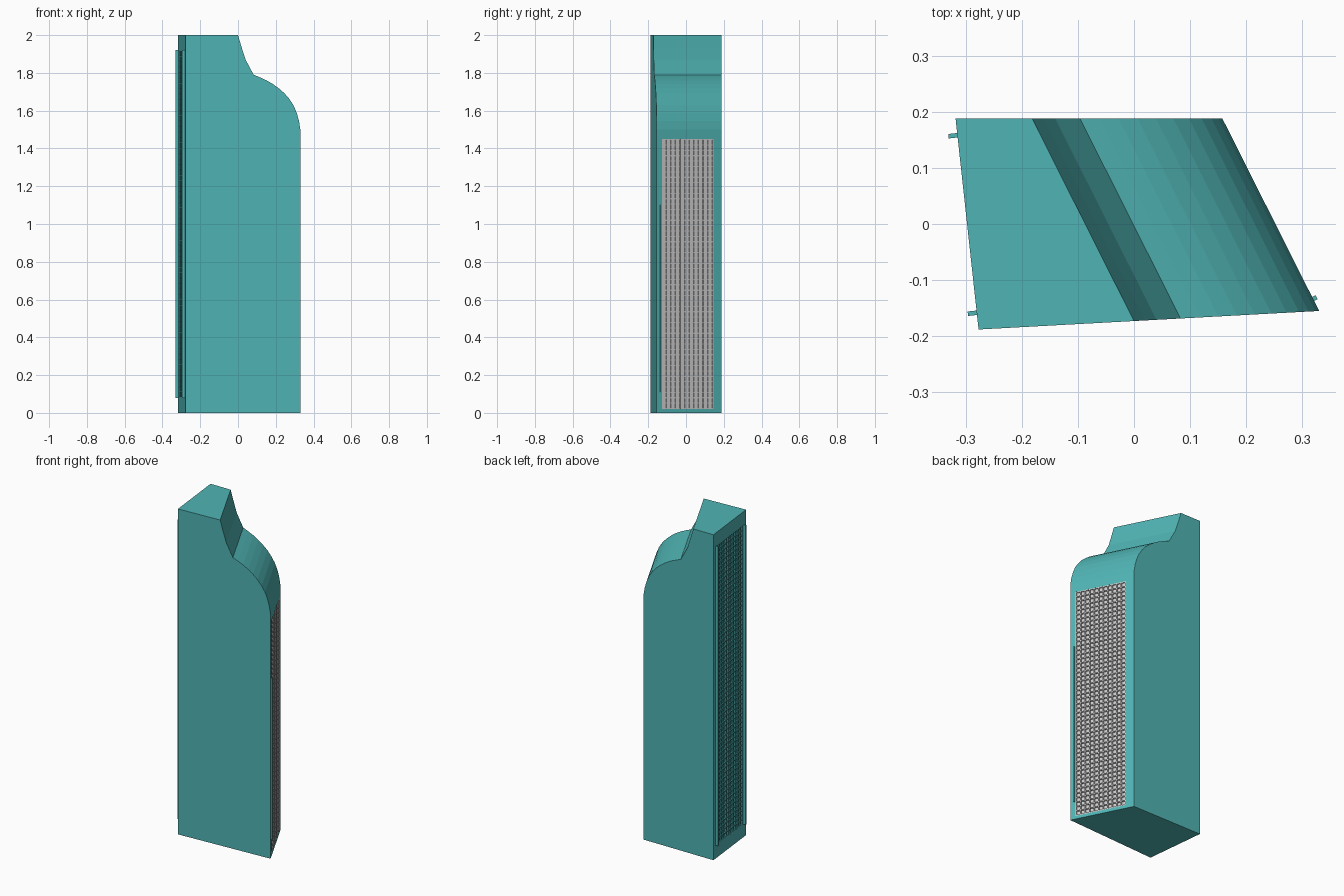
import bpy, bmesh
from mathutils import Vector

if "Cube" in bpy.data.objects:
    bpy.data.objects.remove(bpy.data.objects["Cube"])

teal = bpy.data.materials.new("teal_paint")
teal.diffuse_color = (0.08, 0.455, 0.455, 1)
teal.use_nodes = True
teal.node_tree.nodes["Principled BSDF"].inputs["Base Color"].default_value = teal.diffuse_color
DEPTH = 0.008  # how far the grilles are let into the cabinet


def finish(name, bm, mat=None):
    bmesh.ops.recalc_face_normals(bm, faces=bm.faces)
    me = bpy.data.meshes.new(name)
    bm.to_mesh(me)
    bm.free()
    ob = bpy.data.objects.new(name, me)
    bpy.context.collection.objects.link(ob)
    if mat:
        me.materials.append(mat)
    return ob


class Wall:
    """Local frame on an upright wall: u along it, n outwards, z up."""
    def __init__(self, a, b):
        self.a = Vector((*a, 0))
        d = Vector((*b, 0)) - self.a
        self.length = d.length
        self.u = d.normalized()
        self.n = Vector((self.u.y, -self.u.x, 0))

    def at(self, u, n, z):
        return self.a + self.u * u + self.n * n + Vector((0, 0, z))

    def box(self, bm, u, n, z):
        v = [bm.verts.new(self.at(i, j, k)) for i in u for j in n for k in z]
        for f in ((0, 1, 3, 2), (4, 6, 7, 5), (0, 4, 5, 1), (2, 3, 7, 6), (0, 2, 6, 4), (1, 5, 7, 3)):
            bm.faces.new([v[i] for i in f])

    def recessed_face(self, bm, outer, u, z):
        """Wall face with a shallow rectangular pocket in it."""
        corners = ((u[0], z[0]), (u[1], z[0]), (u[1], z[1]), (u[0], z[1]))
        rim = [bm.verts.new(self.at(a, 0, b)) for a, b in corners]
        floor = [bm.verts.new(self.at(a, -DEPTH, b)) for a, b in corners]
        for i in range(4):
            j = (i + 1) % 4
            bm.faces.new((outer[i], outer[j], rim[j], rim[i]))
            bm.faces.new((rim[i], rim[j], floor[j], floor[i]))
        bm.faces.new(floor)


# Plan corners: front left, front right, back left, back right
FL, FR = (-0.277, -0.188), (0.33, -0.155)
BL, BR = (-0.318, 0.188), (0.1575, 0.188)
right, left = Wall(FR, BR), Wall(BL, FL)
right_u, right_z = (0.03, 0.337), (0.02, 1.45)
left_u, left_z = (0.036, left.length - 0.036), (0.08, 1.92)

# Cabinet: side profile swept along a slanted direction between front and back
profile = [(0.33, 0), (0.33, 1.5), (0.323, 1.545), (0.311, 1.588), (0.294, 1.628),
           (0.272, 1.662), (0.245, 1.693), (0.215, 1.719), (0.183, 1.742),
           (0.15, 1.761), (0.117, 1.776), (0.083, 1.79), (0.04, 1.87),
           (0.02, 1.933), (0.0, 2.0)]
bm = bmesh.new()
front = [bm.verts.new((*FL, 0))]
back = [bm.verts.new((*BL, 0))]
for x, z in profile:
    y = FL[1] + (x - FL[0]) * 0.0544
    front.append(bm.verts.new((x, y, z)))
    back.append(bm.verts.new((x - 0.503 * (0.188 - y), 0.188, z)))
front.append(bm.verts.new((*FL, 2)))
back.append(bm.verts.new((*BL, 2)))
bm.faces.new(front)
bm.faces.new(back[::-1])
for i in range(len(front) - 1):
    if i != 1:
        bm.faces.new((front[i], back[i], back[i + 1], front[i + 1]))
right.recessed_face(bm, (front[1], back[1], back[2], front[2]), right_u, right_z)
left.recessed_face(bm, (back[0], front[0], front[-1], back[-1]), left_u, left_z)
finish("cabinet", bm, teal)


def grille(name, wall, u, z, cols, rows, mat=None):
    """Crossing bars filling a pocket, flush with the wall."""
    bm = bmesh.new()
    w = 0.003
    for i in range(cols + 1):
        c = u[0] + w + (u[1] - u[0] - 2 * w) * i / cols
        wall.box(bm, (c - w, c + w), (-DEPTH, 0), z)
    for i in range(rows + 1):
        c = z[0] + w + (z[1] - z[0] - 2 * w) * i / rows
        wall.box(bm, u, (-DEPTH, -0.0003), (c - w, c + w))
    finish(name, bm, mat)


# Right side: grey screen with grey bars, and a slim handle strip
bm = bmesh.new()
right.box(bm, right_u, (-DEPTH, -DEPTH + 0.001), right_z)
finish("right_screen", bm)
grille("right_grille", right, right_u, right_z, 11, 50)
bm = bmesh.new()
right.box(bm, (0.02, 0.028), (-0.002, 0.007), (0.11, 1.1))
finish("handle_strip", bm, teal)

# Left side: teal bars between two upright rails
grille("left_grille", left, left_u, left_z, 11, 64, teal)
for name, u in (("back_rail", 0.03), ("front_rail", left.length - 0.03)):
    bm = bmesh.new()
    left.box(bm, (u - 0.004, u + 0.004), (-0.002, 0.016), left_z)
    finish(name, bm, teal)
